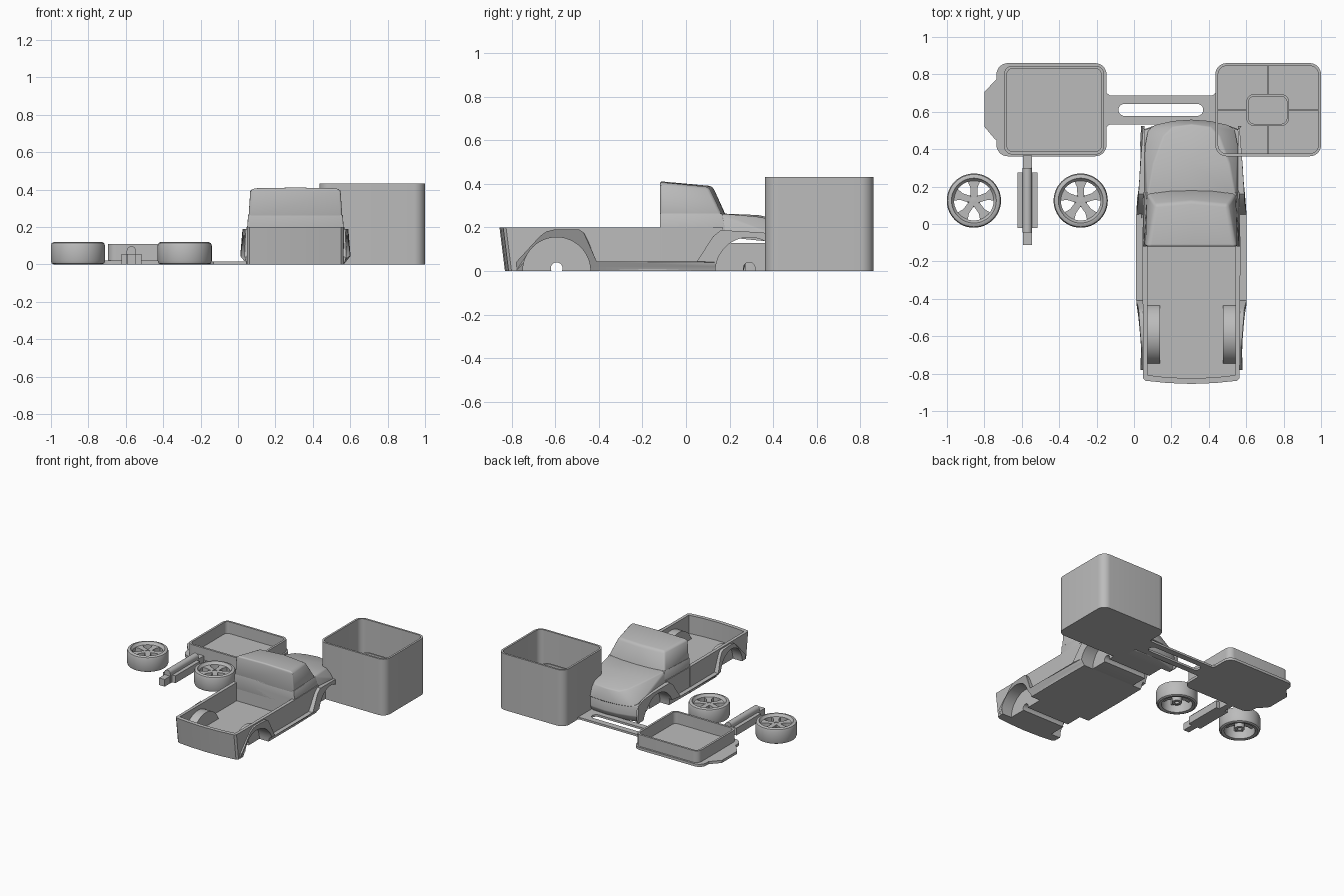
import bpy, bmesh
from math import sin, cos, pi
from mathutils import Matrix, Vector

if "Cube" in bpy.data.objects:
    bpy.data.objects.remove(bpy.data.objects["Cube"])

GREY = bpy.data.materials.new("plain_grey")
GREY.use_nodes = True
GREY.diffuse_color = (0.5, 0.5, 0.5, 1)
GREY.node_tree.nodes["Principled BSDF"].inputs["Base Color"].default_value = (0.5, 0.5, 0.5, 1)
CX = 0.307  # truck centre line


def finish(name, bm):
    bmesh.ops.recalc_face_normals(bm, faces=bm.faces)
    me = bpy.data.meshes.new(name)
    bm.to_mesh(me)
    bm.free()
    ob = bpy.data.objects.new(name, me)
    bpy.context.collection.objects.link(ob)
    me.materials.append(GREY)
    return ob


def activate(ob):
    bpy.ops.object.select_all(action='DESELECT')
    ob.select_set(True)
    bpy.context.view_layer.objects.active = ob


def smooth(ob):
    activate(ob)
    bpy.ops.object.shade_smooth_by_angle(angle=0.6)
    return ob


def prism(name, pts, lo, hi, axis='z'):
    """Extrude a closed outline: (x, y) along z, or (y, z) along x."""
    bm = bmesh.new()
    place = (lambda a, b: (a, b, lo)) if axis == 'z' else (lambda a, b: (lo, a, b))
    face = bm.faces.new([bm.verts.new(place(a, b)) for a, b in pts])
    new = bmesh.ops.extrude_face_region(bm, geom=[face])["geom"]
    shift = Vector((0, 0, hi - lo)) if axis == 'z' else Vector((hi - lo, 0, 0))
    bmesh.ops.translate(bm, vec=shift, verts=[g for g in new if isinstance(g, bmesh.types.BMVert)])
    return finish(name, bm)


def rounded(x0, x1, y0, y1, r, n=8):
    pts = []
    corners = [(x1 - r, y1 - r), (x0 + r, y1 - r), (x0 + r, y0 + r), (x1 - r, y0 + r)]
    for q, (cx, cy) in enumerate(corners):
        for i in range(n + 1):
            a = (q + i / n) * pi / 2
            pts.append((cx + r * cos(a), cy + r * sin(a)))
    return pts


def disc(a, b, r, n=48):
    return [(a + r * cos(2 * pi * i / n), b + r * sin(2 * pi * i / n)) for i in range(n)]


def mirrored(half):
    """Complete a half outline (dx, y) about the truck centre line."""
    return [(CX + x, y) for x, y in half] + [(CX - x, y) for x, y in reversed(half) if x > 0]


def hull(name, half, bevel):
    """Convex shape through (dx, y, z) points mirrored about the truck centre line."""
    bm = bmesh.new()
    for x, y, z in half:
        for s in ((1, -1) if x else (1,)):
            bm.verts.new((CX + s * x, y, z))
    out = bmesh.ops.convex_hull(bm, input=bm.verts)
    bmesh.ops.delete(bm, geom=[g for g in out["geom_interior"] if isinstance(g, bmesh.types.BMVert)])
    bmesh.ops.dissolve_limit(bm, angle_limit=0.03, verts=bm.verts, edges=bm.edges)
    ob = finish(name, bm)
    mod = ob.modifiers.new("soft_edges", 'BEVEL')
    mod.width, mod.segments, mod.angle_limit = bevel, 3, 0.5
    activate(ob)
    bpy.ops.object.modifier_apply(modifier=mod.name)
    return ob


def cut(ob, cutters):
    for c in cutters:
        mod = ob.modifiers.new("cut", 'BOOLEAN')
        mod.operation, mod.solver, mod.object = 'DIFFERENCE', 'EXACT', c
        activate(ob)
        bpy.ops.object.modifier_apply(modifier=mod.name)


def drop(*obs):
    for o in obs:
        bpy.data.objects.remove(o)


def lathe(name, profile, x, y, steps=48):
    bm = bmesh.new()
    vs = [bm.verts.new((r, 0, z)) for r, z in profile]
    edges = [bm.edges.new((vs[i - 1], vs[i])) for i in range(len(vs))]
    bmesh.ops.spin(bm, geom=vs + edges, cent=(0, 0, 0), axis=(0, 0, 1), angle=2 * pi, steps=steps)
    bmesh.ops.remove_doubles(bm, verts=bm.verts, dist=1e-4)
    bmesh.ops.translate(bm, vec=(x, y, 0), verts=bm.verts)
    return smooth(finish(name, bm))


def tub(name, x0, x1, y0, y1, r, wall, floor, top):
    ob = prism(name, rounded(x0, x1, y0, y1, r), 0, top)
    c = prism("cutter", rounded(x0 + wall, x1 - wall, y0 + wall, y1 - wall, r - wall), floor, top + 0.1)
    cut(ob, [c])
    drop(c)
    return smooth(ob)


# Tall open box with a socket and dividers inside
tub("box", 0.435, 1.0, 0.362, 0.86, 0.06, 0.015, 0.015, 0.432)
socket = prism("box_socket", rounded(0.6, 0.83, 0.523, 0.695, 0.045), 0.01, 0.27)
bore = prism("cutter", rounded(0.612, 0.818, 0.535, 0.683, 0.034), 0.015, 0.4)
cut(socket, [bore])
drop(bore)
smooth(socket)
for name, x0, x1, y0, y1 in [("left", 0.825, 0.99, 0.604, 0.614), ("right", 0.445, 0.605, 0.604, 0.614),
                             ("front", 0.712, 0.722, 0.37, 0.528), ("back", 0.712, 0.722, 0.69, 0.85)]:
    prism("divider_" + name, [(x0, y0), (x1, y0), (x1, y1), (x0, y1)], 0.01, 0.15)

# Tray with base flange, end tab and slotted tongue
tub("tray", -0.695, -0.16, 0.372, 0.846, 0.045, 0.016, 0.02, 0.11)
smooth(prism("tray_flange", rounded(-0.735, -0.147, 0.362, 0.86, 0.06), 0, 0.02))
prism("tray_tab", [(-0.8, 0.52), (-0.745, 0.455), (-0.7, 0.42), (-0.7, 0.8), (-0.745, 0.765), (-0.8, 0.705)], 0, 0.02)
tongue = prism("tongue", [(-0.16, 0.515), (-0.145, 0.52), (-0.13, 0.532), (0.42, 0.532), (0.435, 0.52), (0.45, 0.515),
                          (0.45, 0.705), (0.435, 0.7), (0.42, 0.688), (-0.13, 0.688), (-0.145, 0.7), (-0.16, 0.705)],
               0, 0.016)
slot = prism("cutter", rounded(-0.083, 0.37, 0.578, 0.642, 0.0319), -0.1, 0.1)
cut(tongue, [slot])
drop(slot)

# Axle: square pin, round-topped beam and side blocks
AX = -0.57
prism("axle_pin", [(AX - 0.024, -0.112), (AX + 0.024, -0.112), (AX + 0.024, 0.365), (AX - 0.024, 0.365)], 0, 0.055)
prism("axle_block", [(AX - 0.053, -0.022), (AX + 0.053, -0.022), (AX + 0.053, 0.276), (AX - 0.053, 0.276)], 0, 0.056)
arch = [(AX - 0.025, 0)] + [(AX - 0.025 * cos(i * pi / 12), 0.072 + 0.025 * sin(i * pi / 12)) for i in range(13)]
beam = prism("axle_beam", arch + [(AX + 0.025, 0)], -0.3, 0.045)
beam.data.transform(Matrix.Rotation(pi / 2, 4, 'X'))
smooth(beam)

# Wheels with five flared spokes
for side, wx in (("left", -0.285), ("right", -0.856)):
    wy = 0.125
    lathe(side + "_tyre", [(0.108, 0.004), (0.128, 0), (0.14, 0.006), (0.145, 0.02), (0.145, 0.1), (0.14, 0.114),
                           (0.128, 0.12), (0.12, 0.12), (0.115, 0.108), (0.106, 0.1)], wx, wy)
    lathe(side + "_hub", [(0.016, 0.02), (0.035, 0.02), (0.035, 0.09), (0.028, 0.1), (0.016, 0.1)], wx, wy)
    lathe(side + "_hub_cap", [(0.0, 0.085), (0.02, 0.085), (0.02, 0.096), (0.0, 0.098)], wx, wy)
    for k in range(5):
        spoke = prism(f"{side}_spoke_{k + 1}", [(0.025, -0.018), (0.07, -0.019), (0.11, -0.036),
                                                (0.11, 0.036), (0.07, 0.019), (0.025, 0.018)], 0.06, 0.1)
        spoke.data.transform(Matrix.Translation((wx, wy, 0)) @ Matrix.Rotation(pi / 2 + k * 2 * pi / 5, 4, 'Z'))

# Pickup bed with leaning, bowed tailgate
bed = prism("bed", mirrored([(0, -0.855), (0.13, -0.85), (0.245, -0.838), (0.258, -0.825), (0.262, -0.11)]), 0, 0.2)
for v in bed.data.vertices:
    if v.co.z < 0.1 and v.co.y < -0.5:
        v.co.y += 0.025
inner = prism("cutter", mirrored([(0, -0.825), (0.13, -0.82), (0.235, -0.808), (0.235, -0.115)]), 0.06, 0.4)
cut(bed, [inner])
drop(inner)
truck = [bed]

# Cab, hood and front lower body
truck.append(prism("cab_lower", mirrored([(0.262, -0.12), (0.257, 0.17)]), 0, 0.2))
truck.append(hull("cab_belt", [(0.262, -0.12, 0.15), (0.256, 0.19, 0.15), (0.253, -0.12, 0.265),
                               (0.238, 0.165, 0.265), (0, 0.18, 0.265)], 0.003))
truck.append(hull("cab", [(0.252, -0.12, 0.24), (0.238, 0.165, 0.255), (0.12, 0.18, 0.255), (0, 0.183, 0.255),
                          (0.243, -0.12, 0.395), (0.225, -0.12, 0.408), (0, -0.12, 0.412), (0.2, 0.11, 0.372),
                          (0.19, 0.1, 0.386), (0, 0.118, 0.39), (0, 0.13, 0.372)], 0.012))
truck.append(hull("hood", [(0.237, 0.14, 0.265), (0, 0.14, 0.268), (0.205, 0.32, 0.25), (0, 0.33, 0.257),
                           (0.15, 0.47, 0.225), (0.1, 0.52, 0.212), (0, 0.533, 0.215),
                           (0.256, 0.14, 0.16), (0.25, 0.42, 0.16), (0.235, 0.5, 0.13),
                           (0.2, 0.53, 0.12), (0.1, 0.553, 0.12), (0, 0.56, 0.12)], 0.008))
truck.append(hull("front_lower_body", [(x, y - dy, z) for dy, z in ((0.03, 0), (0.004, 0.05), (0.01, 0.13))
                                       for x, y in ((0.257, 0.16), (0.255, 0.51), (0.2, 0.53),
                                                    (0.1, 0.553), (0, 0.56))], 0.006))

# Fenders and running boards as one strip per side
strip = [(-0.78, 0), (-0.78, 0.04), (-0.67, 0.16), (-0.64, 0.182), (-0.605, 0.19), (-0.49, 0.19), (-0.47, 0.178),
         (-0.45, 0.14), (-0.41, 0.045), (0.05, 0.045), (0.125, 0.16), (0.16, 0.188), (0.35, 0.177),
         (0.46, 0.16), (0.51, 0.13), (0.525, 0.08), (0.52, 0)]
for side, s in (("left", 1), ("right", -1)):
    fender = prism(side + "_fenders", strip, 0.25, 0.295, 'x')
    for v in fender.data.vertices:
        x, y, z = v.co
        if x > 0.27:
            taper = max(0, y - 0.2) * 0.08 + max(0, -0.45 - y) * 0.07
            v.co.x -= taper + (0.012 if z < 0.01 or z > 0.1 else 0)
        v.co.x = CX + s * v.co.x
    if s < 0:
        fender.data.flip_normals()
    truck.append(fender)
    # Wheel housing showing inside the bed
    ends = sorted((CX + s * 0.168, CX + s * 0.245))
    truck.append(prism(side + "_wheel_housing", [p for p in disc(-0.59, 0, 0.166) if p[1] > -0.001], *ends, 'x'))

# Wheel pockets and axle bores through the whole truck
cutters = []
for y in (-0.593, 0.29):
    cutters.append(prism("cutter", disc(y, 0, 0.155), CX + 0.182, CX + 0.4, 'x'))
    cutters.append(prism("cutter", disc(y, 0, 0.155), CX - 0.4, CX - 0.182, 'x'))
    cutters.append(prism("cutter", disc(y, 0.013, 0.027, 24), CX - 0.5, CX + 0.5, 'x'))
for part in truck:
    cut(part, cutters)
    smooth(part)
drop(*cutters)
